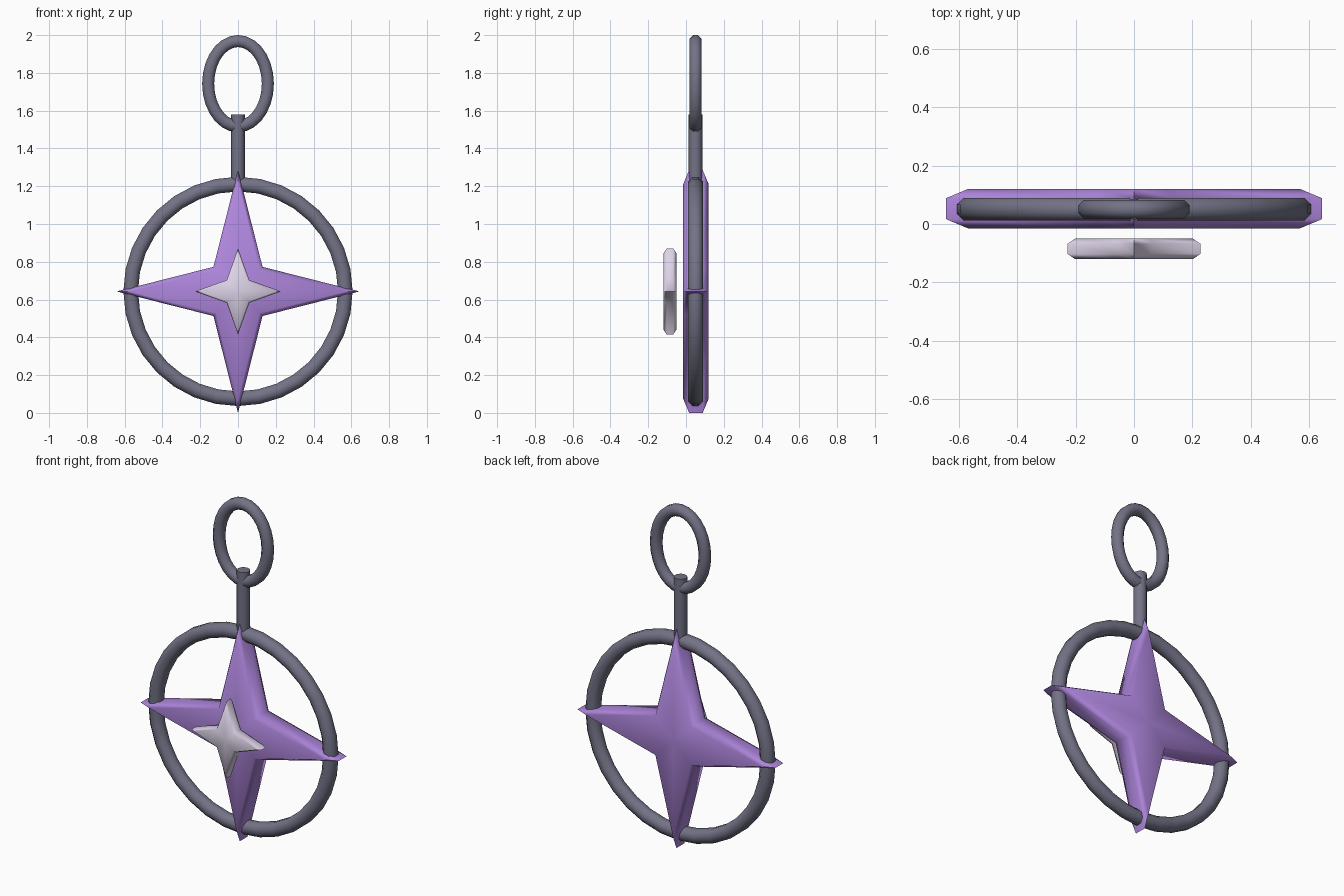
import bpy, bmesh
from math import sin, cos, pi, atan2, sqrt, radians

if "Cube" in bpy.data.objects:
    bpy.data.objects.remove(bpy.data.objects["Cube"])

CZ, CY = 0.643, 0.0525


def material(name, rgb):
    m = bpy.data.materials.new(name)
    m.diffuse_color = (*rgb, 1)
    m.use_nodes = True
    m.node_tree.nodes["Principled BSDF"].inputs["Base Color"].default_value = m.diffuse_color
    return m


METAL = material("dark_metal", (0.17, 0.17, 0.24))
PURPLE = material("purple", (0.43, 0.24, 0.73))
PALE = material("pale_lilac", (0.72, 0.65, 0.8))


def finish(name, bm, mat, angle):
    bmesh.ops.recalc_face_normals(bm, faces=bm.faces)
    me = bpy.data.meshes.new(name)
    bm.to_mesh(me)
    bm.free()
    ob = bpy.data.objects.new(name, me)
    bpy.context.collection.objects.link(ob)
    me.materials.append(mat)
    bpy.ops.object.select_all(action='DESELECT')
    ob.select_set(True)
    bpy.context.view_layer.objects.active = ob
    bpy.ops.object.shade_smooth_by_angle(angle=radians(angle))
    return ob


def star(name, tip, inner, y, half, rim, inset, mat):
    """Four-point star with chamfered front and back rims."""
    a = atan2(inner, tip - inner)
    tip_in = tip - inset / sin(a)
    inner_in = inner - inset / sin(pi / 4 + a) / sqrt(2)
    bm = bmesh.new()
    loops = []
    for dy, t, n in ((-half, tip_in, inner_in), (-rim, tip, inner),
                     (rim, tip, inner), (half, tip_in, inner_in)):
        loop = []
        for i in range(8):
            r = n * sqrt(2) if i % 2 else t
            loop.append(bm.verts.new((r * cos(i * pi / 4), y + dy, CZ + r * sin(i * pi / 4))))
        loops.append(loop)
    for A, B in zip(loops, loops[1:]):
        for i in range(8):
            j = (i + 1) % 8
            bm.faces.new((A[i], A[j], B[j], B[i]))
    for loop, dy in ((loops[0], -half), (loops[-1], half)):
        c = bm.verts.new((0, y + dy, CZ))
        for i in range(8):
            bm.faces.new((loop[i], loop[(i + 1) % 8], c))
    return finish(name, bm, mat, 65)


def ring(name, rx, rz, tube, z, segs, sides=8):
    """Round or oval ring of constant thickness, upright in the xz plane."""
    bm = bmesh.new()
    rows = []
    for i in range(segs):
        u = 2 * pi * i / segs
        nx, nz = rz * cos(u), rx * sin(u)
        k = sqrt(nx * nx + nz * nz)
        row = []
        for j in range(sides):
            v = 2 * pi * (j + 0.5) / sides
            o = tube * cos(v)
            row.append(bm.verts.new((rx * cos(u) + o * nx / k, CY - 0.002 + tube * sin(v),
                                     z + rz * sin(u) + o * nz / k)))
        rows.append(row)
    for i in range(segs):
        A, B = rows[i], rows[(i + 1) % segs]
        for j in range(sides):
            k = (j + 1) % sides
            bm.faces.new((A[j], A[k], B[k], B[j]))
    return finish(name, bm, METAL, 60)


# Rings
ring("outer_ring", 0.568, 0.568, 0.042, CZ, 32)
ring("hanging_loop", 0.158, 0.2255, 0.0345, 1.743, 28)

# Stars
star("large_star", 0.643, 0.13, CY, 0.0675, 0.036, 0.0185, PURPLE)
star("small_front_star", 0.228, 0.06, -0.085, 0.035, 0.017, 0.009, PALE)

# Stem joining ring and loop
bpy.ops.mesh.primitive_cylinder_add(vertices=12, radius=0.036, depth=0.37,
                                    location=(0, CY - 0.002, 1.395))
stem = bpy.context.object
stem.name = "stem"
stem.data.materials.append(METAL)
bpy.ops.object.shade_smooth_by_angle(angle=radians(40))
